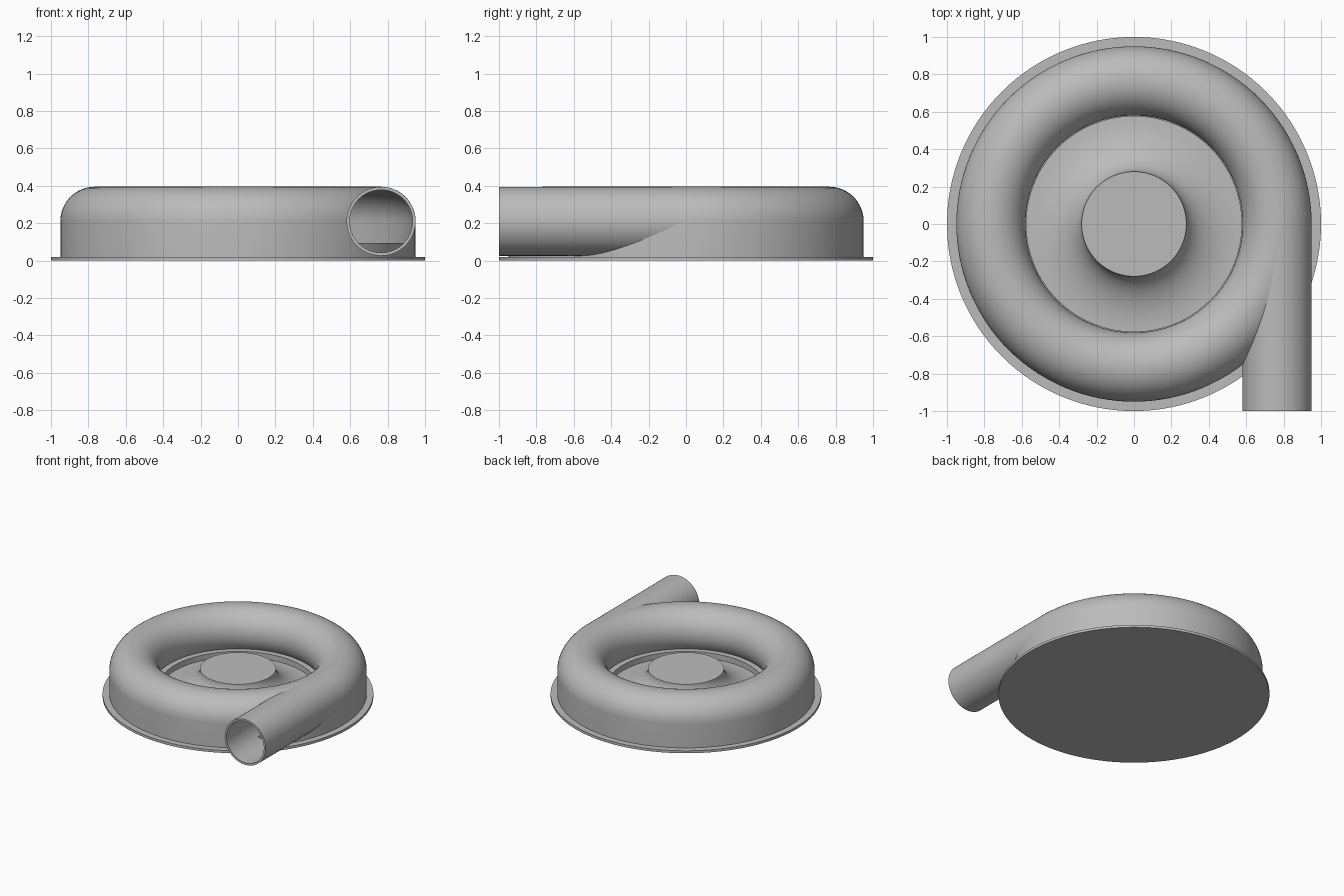
import bpy, bmesh
from math import sin, cos, radians, pi
from mathutils import Matrix

cube = bpy.data.objects.get("Cube")
if cube:
    bpy.data.objects.remove(cube, do_unlink=True)

GREY = (0.5, 0.5, 0.5, 1)
metal = bpy.data.materials.new("cast grey metal")
metal.use_nodes = True
metal.diffuse_color = GREY
metal.node_tree.nodes["Principled BSDF"].inputs["Base Color"].default_value = GREY

CHANNEL_R, CHANNEL_Z = 0.765, 0.21   # centre line of the spiral channel
OUTER, BORE = 0.185, 0.168           # channel radii
FLOOR_Z = 0.095


def lathe(name, profile, closed=True, steps=128):
    """Revolve an (r, z) profile about the z axis."""
    bm = bmesh.new()
    verts = [bm.verts.new((r, 0, z)) for r, z in profile]
    pairs = list(zip(verts, verts[1:]))
    if closed:
        pairs.append((verts[-1], verts[0]))
    edges = [bm.edges.new(p) for p in pairs]
    bmesh.ops.spin(bm, geom=verts + edges, cent=(0, 0, 0), axis=(0, 0, 1),
                   angle=2 * pi, steps=steps)
    bmesh.ops.remove_doubles(bm, verts=bm.verts, dist=1e-5)
    bmesh.ops.recalc_face_normals(bm, faces=bm.faces)
    mesh = bpy.data.meshes.new(name)
    bm.to_mesh(mesh)
    bm.free()
    obj = bpy.data.objects.new(name, mesh)
    bpy.context.collection.objects.link(obj)
    mesh.materials.append(metal)
    return obj


def smooth(obj):
    bpy.ops.object.select_all(action='DESELECT')
    obj.select_set(True)
    bpy.context.view_layer.objects.active = obj
    bpy.ops.object.shade_smooth_by_angle(angle=radians(30))


def arc(radius, start, end, count=36):
    """Points around the channel centre, angles in degrees."""
    angles = [radians(start + (end - start) * i / count) for i in range(count + 1)]
    return [(CHANNEL_R + radius * cos(a), CHANNEL_Z + radius * sin(a)) for a in angles]


def along_y(obj, start):
    """Lay a lathed part along +y, on the channel centre line."""
    obj.data.transform(Matrix.Translation((CHANNEL_R, start, CHANNEL_Z))
                       @ Matrix.Rotation(-pi / 2, 4, 'X'))


# Flat base flange
base = lathe("base_flange", [(0, 0), (1, 0), (1, 0.02), (0, 0.02)], closed=False)
smooth(base)

# Floor plate with a shallow recess and a flared central hub
flare = []
for i in range(17):
    a = pi / 2 * i / 16
    flare.append((0.575 - 0.295 * cos(a), 0.225 - 0.175 * sin(a)))
floor = lathe("floor_and_hub", [(0, 0.225)] + flare
              + [(0.575, FLOOR_Z), (0.925, FLOOR_Z), (0.925, 0.01), (0, 0.01)], closed=False)
smooth(floor)

# Hollow ring housing with a straight outer skirt
ring = lathe("ring_housing", [(CHANNEL_R + OUTER, 0.015)] + arc(OUTER, 0, 219)
             + arc(BORE, 219, 0) + [(CHANNEL_R + BORE, 0.015)])

# Opening through the housing where the outlet joins
cutter = lathe("outlet_cutter", [(0, 0), (BORE + 0.004, 0), (BORE + 0.004, 1.1), (0, 1.1)],
               closed=False, steps=64)
along_y(cutter, -1.1)
cutter.hide_render = True
cutter.hide_viewport = True
cut = ring.modifiers.new("outlet_opening", 'BOOLEAN')
cut.operation = 'DIFFERENCE'
cut.solver = 'EXACT'
cut.object = cutter
bpy.context.view_layer.objects.active = ring
bpy.ops.object.modifier_apply(modifier=cut.name)
bpy.data.objects.remove(cutter, do_unlink=True)
smooth(ring)

# Tangential outlet pipe
pipe = lathe("outlet_pipe", [(BORE, 0), (OUTER - 0.0005, 0), (OUTER - 0.0005, 1), (BORE, 1)], steps=64)
along_y(pipe, -1)
smooth(pipe)
